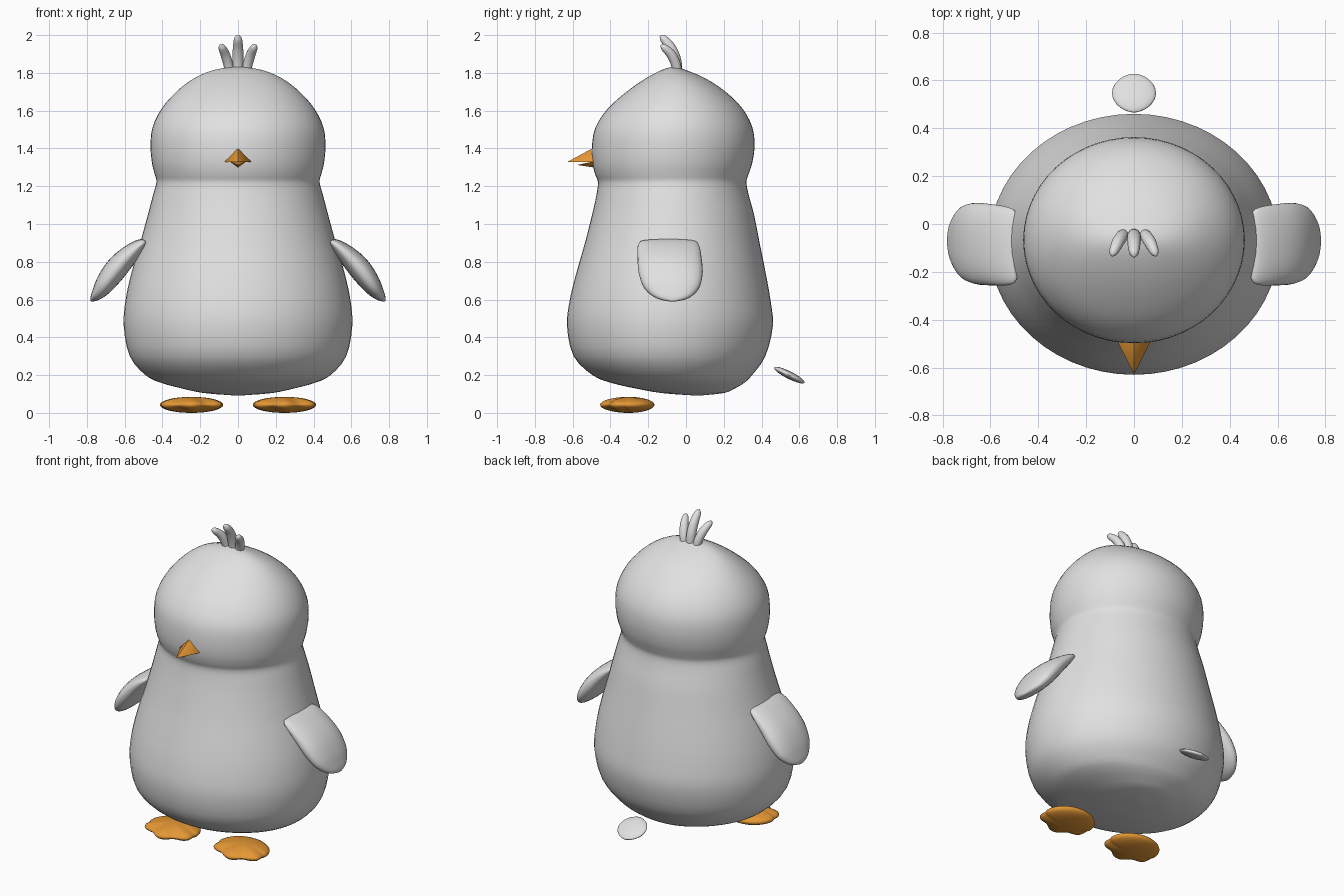
import bpy, bmesh, math
from mathutils import Vector

if "Cube" in bpy.data.objects:
    bpy.data.objects.remove(bpy.data.objects["Cube"])


def material(name, rgb):
    m = bpy.data.materials.new(name)
    m.diffuse_color = (*rgb, 1)
    m.use_nodes = True
    m.node_tree.nodes["Principled BSDF"].inputs["Base Color"].default_value = m.diffuse_color
    return m


GREY = material("light grey", (0.75, 0.75, 0.75))
ORANGE = material("orange", (0.78, 0.31, 0.035))


def finish(name, bm, mat, angle=60):
    bmesh.ops.recalc_face_normals(bm, faces=bm.faces)
    me = bpy.data.meshes.new(name)
    bm.to_mesh(me)
    bm.free()
    me.materials.append(mat)
    ob = bpy.data.objects.new(name, me)
    bpy.context.collection.objects.link(ob)
    bpy.ops.object.select_all(action='DESELECT')
    ob.select_set(True)
    bpy.context.view_layer.objects.active = ob
    bpy.ops.object.shade_smooth_by_angle(angle=math.radians(angle))
    return ob


def loft(name, rings, mat, angle=60):
    """Skin a stack of equal rings and cap both ends."""
    bm = bmesh.new()
    vs = [[bm.verts.new(p) for p in r] for r in rings]
    n = len(vs[0])
    for a, b in zip(vs, vs[1:]):
        for i in range(n):
            j = (i + 1) % n
            bm.faces.new((a[i], a[j], b[j], b[i]))
    bm.faces.new(vs[0])
    bm.faces.new(vs[-1])
    return finish(name, bm, mat, angle)


def spline(rows, steps):
    """Catmull-Rom interpolation of rows of numbers."""
    out = []
    for i in range(len(rows) - 1):
        p0, p1 = rows[max(i - 1, 0)], rows[i]
        p2, p3 = rows[i + 1], rows[min(i + 2, len(rows) - 1)]
        for s in range(steps):
            t = s / steps
            out.append([0.5 * (2 * b + (c - a) * t + (2 * a - 5 * b + 4 * c - d) * t * t
                               + (3 * b - a - 3 * c + d) * t ** 3)
                        for a, b, c, d in zip(p0, p1, p2, p3)])
    return out + [list(rows[-1])]


def circle(n, power=2.0):
    """Unit superellipse points."""
    pts = []
    for i in range(n):
        c, s = math.cos(math.tau * i / n), math.sin(math.tau * i / n)
        pts.append((math.copysign(abs(c) ** (2 / power), c),
                    math.copysign(abs(s) ** (2 / power), s)))
    return pts


# body and head: height, half width, front y, back y
body = [(.092, .015, .045, .075), (.105, .18, -.13, .20), (.13, .30, -.27, .26),
        (.16, .41, -.40, .31), (.20, .49, -.495, .35), (.30, .573, -.595, .42),
        (.46, .605, -.63, .46), (.60, .595, -.615, .447), (.75, .562, -.578, .42),
        (.90, .518, -.535, .39), (1.05, .477, -.497, .36), (1.15, .451, -.475, .333),
        (1.22, .432, -.466, .32), (1.26, .44, -.48, .33), (1.32, .455, -.495, .35),
        (1.41, .463, -.498, .363), (1.51, .453, -.48, .352), (1.61, .405, -.415, .30),
        (1.70, .327, -.315, .21), (1.77, .235, -.215, .105), (1.815, .13, -.13, .0),
        (1.832, .015, -.075, -.05)]
loft("body", [[(a * x, (f + b) / 2 + (b - f) / 2 * y, z) for x, y in circle(56)]
              for z, a, f, b in spline(body, 3)], GREY)

# wings: position along wing, half width, half thickness, bow outwards
wing = [(0, .135, .014, 0), (.04, .155, .028, .003), (.15, .166, .042, .01),
        (.35, .17, .056, .016), (.55, .17, .06, .014), (.75, .152, .05, .006),
        (.88, .115, .034, 0), (.96, .068, .018, 0), (1, .012, .004, 0)]
for side, label in ((1, "left"), (-1, "right")):
    root, tip = Vector((.492, -.095, .91)), Vector((.778, -.07, .592))
    out = Vector((.74, 0, .67))
    rings = []
    for t, w, h, bow in spline(wing, 3):
        c = root.lerp(tip, t) + out * bow
        ring = [c + Vector((0, w * u, 0)) + out * (h * v) for u, v in circle(32, 2.3)]
        rings.append([(side * p.x, p.y, p.z) for p in ring])
    loft(label + "_wing", rings, GREY)


# feather tuft: curved tapering tubes
def feather(name, path):
    rows = spline(path, 4)
    rings = []
    for i, (x, y, z, r) in enumerate(rows):
        a, b = rows[max(i - 1, 0)], rows[min(i + 1, len(rows) - 1)]
        t = (Vector(b[:3]) - Vector(a[:3])).normalized()
        u = (Vector((1, 0, 0)) - t * t.x).normalized()
        v = t.cross(u)
        rings.append([Vector((x, y, z)) + u * (r * p) + v * (r * q) for p, q in circle(16)])
    loft(name, rings, GREY)


feather("middle_feather", [(0, -.045, 1.80, .026), (0, -.055, 1.87, .029), (0, -.082, 1.935, .027),
                           (0, -.12, 1.982, .02), (0, -.138, 1.995, .004)])
for s, label in ((1, "left"), (-1, "right")):
    feather(label + "_feather", [(s * .043, -.045, 1.80, .024), (s * .053, -.055, 1.85, .026),
                                 (s * .069, -.08, 1.90, .025), (s * .086, -.118, 1.936, .018),
                                 (s * .091, -.134, 1.946, .004)])


# beak: two softly rounded pyramids
def pyramid(name, base, tip, bevel):
    bm = bmesh.new()
    vs = [bm.verts.new(p) for p in base]
    t = bm.verts.new(tip)
    bm.faces.new(vs)
    for i in range(len(vs)):
        bm.faces.new((vs[i], vs[(i + 1) % len(vs)], t))
    bmesh.ops.bevel(bm, geom=bm.edges[:], offset=bevel, segments=2, profile=.5, affect='EDGES')
    finish(name, bm, ORANGE, 30)


pyramid("upper_beak", [(-.075, -.485, 1.328), (.075, -.485, 1.328), (0, -.485, 1.408)],
        (0, -.634, 1.328), .005)
pyramid("lower_beak", [(-.046, -.485, 1.332), (.046, -.485, 1.332), (0, -.485, 1.298)],
        (0, -.58, 1.312), .003)

# feet: flat lens shapes with three toes fanned out to the front
N = 72
for s, label in ((1, "left"), (-1, "right")):
    prof = [math.pi * k / 16 for k in range(17)]
    rings = []
    for k in prof:
        rho = max(math.sin(k), .02)
        ring = []
        for i in range(N):
            th = math.tau * i / N
            front = max(0, -math.sin(th)) ** .35
            lobe = math.cos(6 * (th + math.pi / 2)) * front
            r = rho * (1 + .085 * lobe * rho)
            z = .0425 - .0425 * math.cos(k) * (1 + .25 * (lobe - front) * rho ** 3)
            ring.append((s * .246 + .168 * r * math.cos(th),
                         -.305 + .138 * r * math.sin(th), z))
        rings.append(ring)
    loft(label + "_foot", rings, ORANGE)

# tail: small flattened drop tilted down behind the body
rings = []
mid, along, up = Vector((0, .547, .2)), Vector((0, .894, -.447)), Vector((0, .447, .894))
for k in range(17):
    ang = math.pi * k / 16
    w = .092 * max(math.sin(ang), .02) ** 1.15
    h = .02 * max(math.sin(ang), .02)
    c = mid - along * (.09 * math.cos(ang))
    rings.append([c + Vector((w * u, 0, 0)) + up * (h * v) for u, v in circle(24)])
loft("tail", rings, GREY)
